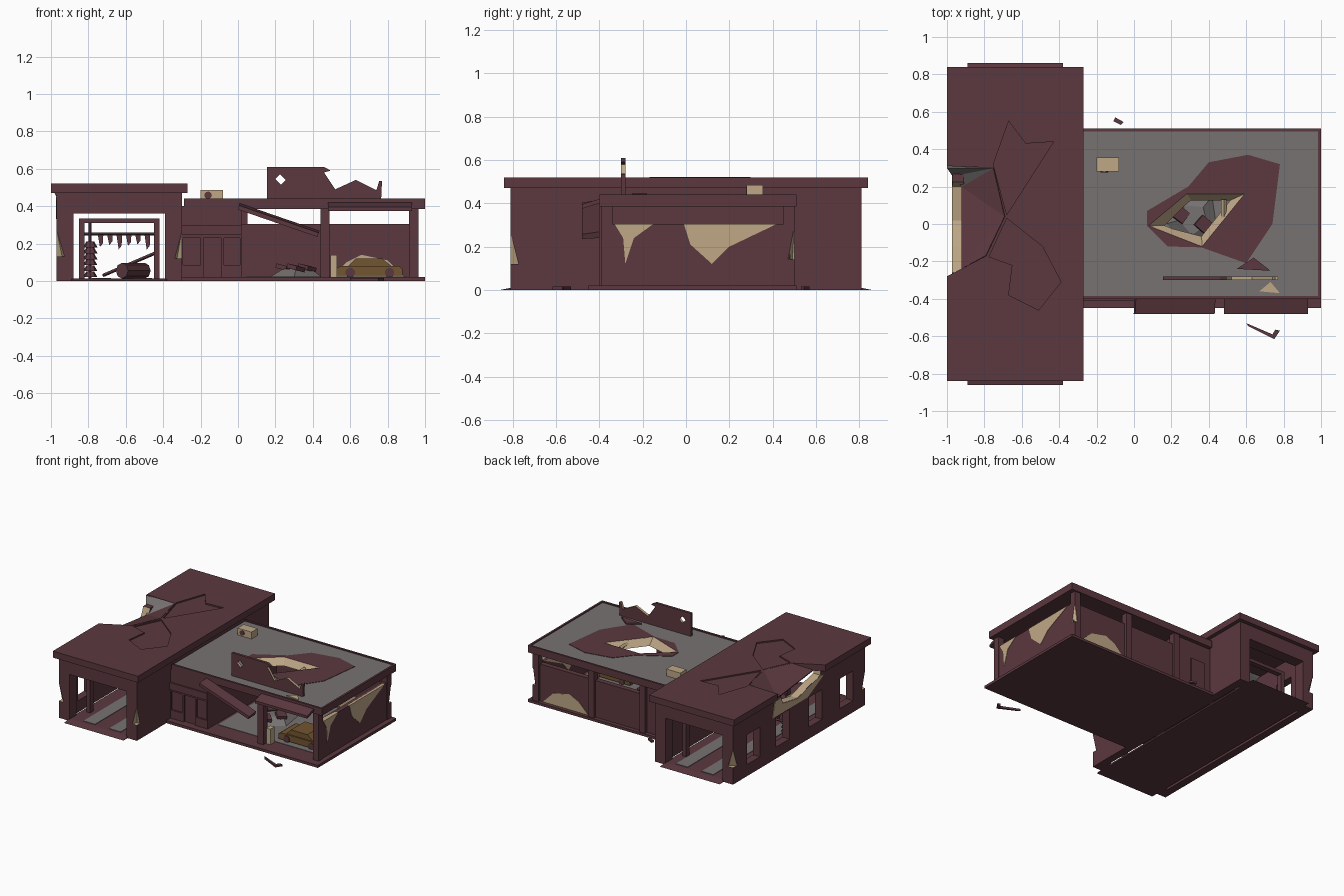
import bpy, bmesh, math, random
from mathutils import Vector, Matrix

random.seed(4)

def material(name, r, g, b):
    m = bpy.data.materials.new(name)
    m.diffuse_color = (r, g, b, 1)
    return m

MAROON = material("maroon", 0.105, 0.04, 0.05)
TAN = material("tan", 0.52, 0.39, 0.24)
GREY = material("grey", 0.18, 0.17, 0.165)
BROWN = material("rust_brown", 0.17, 0.09, 0.03)

def finish(name, bm, mat):
    bmesh.ops.recalc_face_normals(bm, faces=bm.faces)
    me = bpy.data.meshes.new(name)
    bm.to_mesh(me)
    bm.free()
    ob = bpy.data.objects.new(name, me)
    bpy.context.collection.objects.link(ob)
    for m in (mat, TAN, GREY):
        me.materials.append(m)
    return ob

def prism(name, pts, axis, h0, h1, mat=MAROON, pts2=None):
    """Extrude a 2D outline along an axis; pts2 gives a different far end."""
    place = {'x': lambda a, b, h: (h, a, b), 'y': lambda a, b, h: (a, h, b),
             'z': lambda a, b, h: (a, b, h)}[axis]
    bm = bmesh.new()
    lo = [bm.verts.new(place(a, b, h0)) for a, b in pts]
    hi = [bm.verts.new(place(a, b, h1)) for a, b in (pts2 or pts)]
    bm.faces.new(lo)
    bm.faces.new(hi)
    n = len(pts)
    for i in range(n):
        j = (i + 1) % n
        bm.faces.new((lo[i], lo[j], hi[j], hi[i]))
    return finish(name, bm, mat)

def box(name, x0, x1, y0, y1, z0, z1, mat=MAROON):
    return prism(name, [(x0, y0), (x1, y0), (x1, y1), (x0, y1)], 'z', z0, z1, mat)

def bar(name, p, q, r, mat=MAROON, sides=4, r2=None):
    p, q = Vector(p), Vector(q)
    bm = bmesh.new()
    rot = (q - p).to_track_quat('Z', 'Y').to_matrix().to_4x4()
    bmesh.ops.create_cone(bm, cap_ends=True, segments=sides, radius1=r,
                          radius2=r if r2 is None else r2, depth=(q - p).length,
                          matrix=Matrix.Translation((p + q) / 2) @ rot)
    return finish(name, bm, mat)

def cut(ob, cutter, inside=1, keep=False):
    """Subtract the cutter; the cut faces take material slot 'inside'."""
    for f in cutter.data.polygons:
        f.material_index = inside
    m = ob.modifiers.new("cut", 'BOOLEAN')
    m.operation, m.solver, m.object = 'DIFFERENCE', 'EXACT', cutter
    bpy.context.view_layer.objects.active = ob
    bpy.ops.object.modifier_apply(modifier=m.name)
    if not keep:
        bpy.data.objects.remove(cutter)

def chip(ob, x, y, z, r=0.045):
    cut(ob, bar("chip_cutter", (x, y, z - 0.06), (x, y, z + 0.07), r, sides=5, r2=0.005))

# ---- wash tunnel: side walls, end portals, floor with ramps
left_wall = box("tunnel_left_wall", -0.97, -0.91, -0.73, 0.73, 0, 0.47)
for y in (0.56, 0.2, -0.2, -0.58):
    cut(left_wall, box("window_cutter", -1.1, -0.8, y - 0.08, y + 0.08, 0.09, 0.32), 0)
cut(left_wall, prism("break_cutter", [(0.27, 0.6), (0.2, 0.4), (0.02, 0.37), (-0.12, 0.41),
                                      (-0.26, 0.44), (-0.28, 0.6)], 'x', -1.1, -0.8))
prism("exposed_wall_patch", [(0.3, 0.45), (0.33, 0.33), (-0.1, 0.33), (-0.3, 0.43), (-0.26, 0.439),
                             (-0.12, 0.408), (0.02, 0.368), (0.2, 0.398), (0.23, 0.45)],
      'x', -0.974, -0.912, TAN)
box("tunnel_right_wall", -0.36, -0.30, -0.73, 0.73, 0, 0.47)
portal = [(-0.97, 0), (-0.88, 0), (-0.88, 0.36), (-0.39, 0.36), (-0.39, 0),
          (-0.30, 0), (-0.30, 0.47), (-0.97, 0.47)]
for s, label in ((-1, "front"), (1, "back")):
    p = prism(label + "_portal", portal, 'y', s * 0.72, s * 0.81)
    chip(p, -0.97, s * 0.81, 0.19, 0.05)
    if s < 0:
        chip(p, -0.30, s * 0.81, 0.18)
    # inner frame behind each portal
    for x in (-0.85, -0.45):
        box(label + "_frame_post", x, x + 0.03, s * 0.62 - 0.02, s * 0.62 + 0.02, 0.01, 0.33)
    box(label + "_frame_top", -0.85, -0.42, s * 0.62 - 0.02, s * 0.62 + 0.02, 0.31, 0.335)
prism("tunnel_floor", [(-0.86, 0), (0.86, 0), (0.80, 0.012), (-0.80, 0.012)], 'x', -0.89, -0.38)
for x in (-0.78, -0.56):
    box("floor_track", x, x + 0.1, -0.78, 0.78, 0.01, 0.016, GREY)

# ---- tunnel roof with collapsed edge and cracked, sunken panels
roof = prism("tunnel_roof", [(-1, -0.84), (-0.27, -0.84), (-0.27, 0.84), (-1, 0.84), (-1, 0.31),
                             (-0.75, 0.3), (-0.69, 0.04), (-0.79, -0.17), (-1, -0.28)],
             'z', 0.47, 0.52)
cracks = ([(-0.752, 0.32), (-0.67, 0.55), (-0.58, 0.43), (-0.43, 0.44), (-0.68, 0.05)],
          [(-0.775, -0.175), (-0.65, -0.22), (-0.67, -0.38), (-0.51, -0.46), (-0.39, -0.31),
           (-0.49, -0.12), (-0.68, 0.03)])
for c in cracks:
    cut(roof, prism("crack_cutter", c, 'z', 0.51, 0.56), 0)
bm = bmesh.new()
v = [bm.verts.new(c) for c in ((-0.75, 0.3, 0.515), (-0.69, 0.04, 0.515), (-0.79, -0.17, 0.515),
                               (-0.92, -0.24, 0.47), (-0.92, 0.2, 0.42), (-0.97, 0.26, 0.45),
                               (-1, 0.305, 0.515))]
for ids in ((1, 2, 3), (1, 3, 4), (0, 1, 4)):
    bm.faces.new([v[i] for i in ids])
for ids in ((0, 4, 5), (0, 5, 6)):
    bm.faces.new([v[i] for i in ids]).material_index = 2
sag = finish("sagging_roof", bm, MAROON)
m = sag.modifiers.new("thickness", 'SOLIDIFY')
m.thickness, m.offset = 0.012, 0

# ---- wash equipment
bar("brush_axle", (-0.79, -0.1, 0.01), (-0.79, -0.1, 0.31), 0.008)
for i in range(6):
    z = 0.02 + i * 0.032
    bar("upright_brush", (-0.79, -0.1, z), (-0.79, -0.1, z + 0.03), 0.038, sides=8, r2=0.022)
bar("curtain_rail", (-0.82, 0.1, 0.25), (-0.44, 0.1, 0.25), 0.008)
for i in range(6):
    x, d = -0.75 + i * 0.05, random.uniform(0.04, 0.12)
    prism("curtain_strip", [(x, 0.25), (x + 0.03, 0.25), (x + 0.028, 0.26 - d), (x + 0.012, 0.24 - d)],
          'y', 0.095, 0.105)
bar("fallen_brush", (-0.62, -0.25, 0.055), (-0.5, -0.1, 0.055), 0.042, sides=8)
bar("fallen_pole", (-0.72, -0.2, 0.03), (-0.44, 0.0, 0.15), 0.009)

# ---- service bays: floor, walls, posts
box("bay_floor", -0.30, 1.0, -0.45, 0.51, 0, 0.02)
box("bay_floor_finish", 0.04, 0.9, -0.3, 0.4, 0.02, 0.023, GREY)
box("back_wall", -0.30, 0.95, 0.44, 0.48, 0.02, 0.305)
box("office_back_top", -0.30, 0.02, 0.44, 0.48, 0.305, 0.40)
box("right_wall", 0.925, 0.96, -0.38, 0.48, 0.02, 0.305)
box("partition", 0.0, 0.02, -0.39, 0.46, 0.02, 0.40)
for x in (0.44, 0.915):
    for y in (-0.39, 0.45):
        p = box("post", x, x + 0.05, y, y + 0.05, 0.02, 0.39)
        if x > 0.9 and y > 0:
            chip(p, x + 0.05, y + 0.05, 0.2, 0.03)
box("back_post_left", 0.0, 0.05, 0.45, 0.50, 0.02, 0.39)
for o in ([(-0.33, 0.305), (-0.15, 0.305), (-0.24, 0.24), (-0.28, 0.12), (-0.29, 0.24)],
          [(-0.01, 0.305), (0.42, 0.305), (0.2, 0.2), (0.12, 0.12), (0.02, 0.21)]):
    prism("right_wall_patch", o, 'x', 0.922, 0.963, TAN)
prism("back_wall_patch", [(0.89, 0.02), (0.8, 0.11), (0.66, 0.14), (0.58, 0.1), (0.5, 0.02)],
      'y', 0.438, 0.483, TAN)

# ---- office front with panels and door
office = box("office_front", -0.30, 0.02, -0.40, -0.37, 0, 0.40)
for x0, x1, z0 in ((-0.295, -0.2, 0.085), (-0.185, -0.09, 0.01), (-0.075, 0.01, 0.085)):
    cut(office, box("panel_cutter", x0, x1, -0.5, -0.388, z0, 0.23), 0)
box("office_sign_band", -0.30, 0.02, -0.41, -0.39, 0.245, 0.30)
box("office_back_door", -0.24, -0.12, 0.475, 0.488, 0.02, 0.25)

# ---- bay roof with raised rim, stain and broken hole
bay_roof = box("bay_roof", -0.29, 1.0, -0.40, 0.51, 0.385, 0.432)
for f in bay_roof.data.polygons:
    if f.normal.z > 0.9:
        f.material_index = 2
stain = prism("roof_stain", [(0.07, -0.01), (0.07, 0.07), (0.29, 0.2), (0.4, 0.33), (0.61, 0.37),
                             (0.78, 0.32), (0.74, 0.0), (0.6, -0.21), (0.36, -0.125), (0.18, -0.12)],
              'z', 0.425, 0.435)
hole = prism("hole_cutter", [(0.07, -0.01), (0.28, 0.165), (0.6, 0.165), (0.365, -0.125)], 'z',
             0.44, 0.375, MAROON, [(0.18, -0.008), (0.31, 0.12), (0.5, 0.12), (0.36, -0.055)])
cut(bay_roof, hole, keep=True)
cut(stain, hole)
for n, b in (("front", (-0.29, 1, -0.40, -0.385)), ("back", (-0.29, 1, 0.495, 0.51)),
             ("right", (0.985, 1, -0.40, 0.51))):
    box(n + "_roof_rim", *b, 0.43, 0.44)
bar("bent_rebar", (0.48, 0.0, 0.41), (0.48, 0.13, 0.41), 0.015, TAN)

# ---- awnings: one hanging, one in place
slope = [(-0.48, 0.375), (-0.40, 0.40), (-0.40, 0.42), (-0.48, 0.395)]
prism("right_awning", slope, 'x', 0.48, 0.93)
fallen = prism("hanging_awning", [(-0.48, -0.035), (-0.40, -0.03), (-0.40, 0.0), (-0.48, -0.012)],
               'x', 0, 0.45)
fallen.location = (0.01, 0, 0.415)
fallen.rotation_euler.y = math.radians(19)

# ---- rooftop sign, vent unit and scraps
sign = prism("broken_roof_sign", [(0.155, 0.43), (0.155, 0.61), (0.46, 0.61), (0.495, 0.59), (0.46, 0.58),
                                  (0.52, 0.49), (0.63, 0.54), (0.74, 0.485), (0.755, 0.535),
                                  (0.77, 0.535), (0.765, 0.43)], 'y', -0.3, -0.28)
cut(sign, prism("sign_hole", [(0.2, 0.545), (0.23, 0.515), (0.255, 0.54), (0.225, 0.57)], 'y', -0.4, -0.2))
for f in sign.data.polygons:
    if f.center.x > 0.48 and f.normal.z > 0.1:
        f.material_index = 1
box("vent_unit", -0.20, -0.08, 0.28, 0.355, 0.43, 0.485, TAN)
bar("vent_fan", (-0.16, 0.276, 0.458), (-0.16, 0.285, 0.458), 0.02, sides=12)
prism("sign_scrap", [(0.55, -0.24), (0.64, -0.18), (0.73, -0.25)], 'z', 0.432, 0.445)
prism("tan_scrap", [(0.67, -0.36), (0.78, -0.37), (0.73, -0.31)], 'z', 0.432, 0.44, TAN)
prism("ground_scrap", [(0.6, -0.53), (0.61, -0.545), (0.75, -0.615), (0.78, -0.57), (0.755, -0.565),
                       (0.74, -0.59)], 'z', 0, 0.015)
prism("back_scrap", [(-0.11, 0.55), (-0.07, 0.53), (-0.055, 0.545), (-0.1, 0.57)], 'z', 0, 0.015)

# ---- rubble below the hole, fuel pump
prism("rubble_pile", [(0.17, 0), (0.25, 0.17), (0.42, 0.15), (0.45, -0.05), (0.3, -0.15)], 'z', 0.02, 0.065,
      GREY, [(0.24, 0.02), (0.27, 0.1), (0.37, 0.09), (0.39, 0.0), (0.31, -0.06)])
for x, y in ((0.25, 0.05), (0.37, 0.0), (0.31, -0.1)):
    c = box("rubble_chunk", -0.035, 0.035, -0.035, 0.035, -0.012, 0.012)
    c.location, c.rotation_euler = (x, y, 0.07), (0.2, 0.15, random.uniform(0.4, 1))
box("pump", 0.495, 0.53, -0.36, -0.31, 0.02, 0.14, TAN)

# ---- rusted car: lower body, cabin, wheels
prism("car_body", [(0.53, 0.03), (0.88, 0.03), (0.88, 0.065), (0.86, 0.08), (0.55, 0.08), (0.53, 0.07)],
      'y', -0.26, -0.07, BROWN)
prism("car_cabin", [(0.59, 0.08), (0.82, 0.08), (0.77, 0.12), (0.63, 0.12)], 'y', -0.25, -0.08, BROWN)
for x in (0.6, 0.81):
    for y in (-0.25, -0.08):
        bar("car_wheel", (x, y - 0.015, 0.045), (x, y + 0.015, 0.045), 0.026, sides=10)
